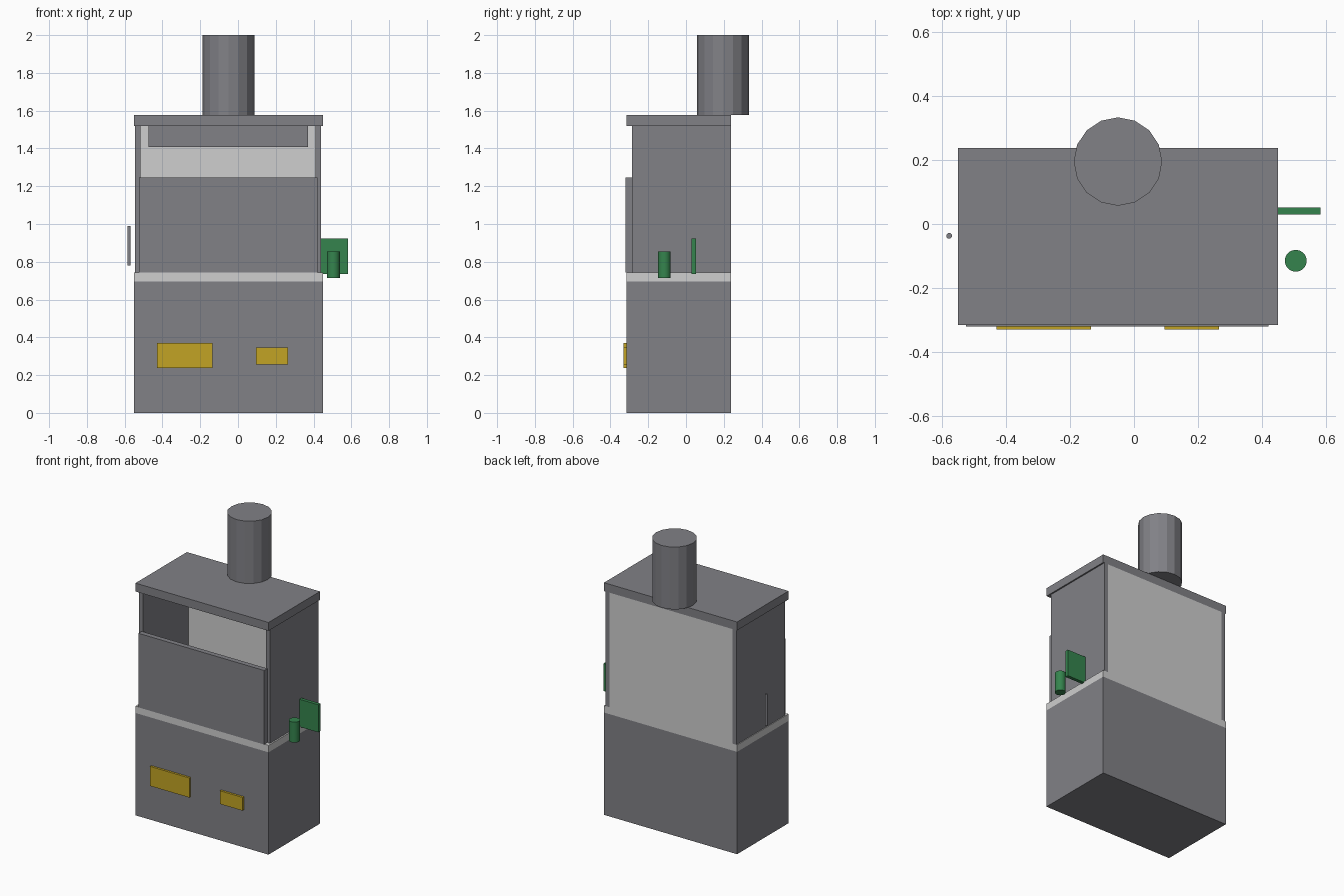
import bpy

cube = bpy.data.objects.get("Cube")
if cube:
    bpy.data.objects.remove(cube, do_unlink=True)


def material(name, rgb):
    m = bpy.data.materials.new(name)
    m.use_nodes = True
    m.diffuse_color = (*rgb, 1)
    m.node_tree.nodes["Principled BSDF"].inputs["Base Color"].default_value = (*rgb, 1)
    return m


grey = material("grey_metal", (0.22, 0.22, 0.24))
pale = material("pale_grey", (0.62, 0.62, 0.62))
yellow = material("warning_yellow", (0.54, 0.37, 0.018))
green = material("fitting_green", (0.035, 0.23, 0.075))


def finish(name, mat):
    ob = bpy.context.object
    ob.name = ob.data.name = name
    ob.data.materials.append(mat)
    return ob


def box(name, mat, x, y, z):
    """Box given by its (low, high) limits on each axis."""
    spans = (x, y, z)
    bpy.ops.mesh.primitive_cube_add(size=1, location=[(a + b) / 2 for a, b in spans])
    ob = finish(name, mat)
    size = [b - a for a, b in spans]
    for v in ob.data.vertices:
        v.co = [c * s for c, s in zip(v.co, size)]
    return ob


def post(name, mat, x, y, radius, z, sides):
    """Upright cylinder between two heights."""
    bpy.ops.mesh.primitive_cylinder_add(vertices=sides, radius=radius, depth=z[1] - z[0],
                                        location=(x, y, sum(z) / 2))
    return finish(name, mat)


# Main levels and extents
LEFT, RIGHT, FRONT, BACK = 0.45, -0.55, -0.315, 0.237
BENCH, COUNTER, ROOF, TOP = 0.695, 0.742, 1.52, 1.577
WIDTH, DEPTH = (RIGHT, LEFT), (FRONT, BACK)
INNER = (-0.515, 0.41)

# Cabinet, worktop and roof
box("base_cabinet", grey, WIDTH, DEPTH, (0, BENCH))
box("worktop", pale, WIDTH, DEPTH, (BENCH, COUNTER))
box("roof", grey, WIDTH, DEPTH, (ROOF, TOP))

# Upper chamber
box("right_wall", grey, (-0.545, INNER[0]), (-0.285, BACK), (COUNTER, ROOF))
box("left_wall", grey, (INNER[1], 0.44), (-0.285, BACK), (COUNTER, ROOF))
box("back_panel", pale, INNER, (0.205, BACK), (COUNTER, ROOF))
box("upper_baffle", grey, (-0.475, 0.37), (0.07, 0.205), (1.407, ROOF))
box("front_sash", grey, (-0.525, 0.42), (-0.32, -0.285), (COUNTER, 1.245))

# Exhaust duct
post("exhaust_duct", grey, -0.05, 0.195, 0.138, (TOP, 2), 16)

# Plates on the cabinet front
box("large_front_plate", yellow, (-0.43, -0.135), (-0.33, FRONT), (0.237, 0.37))
box("small_front_plate", yellow, (0.095, 0.265), (-0.33, FRONT), (0.255, 0.345))

# Fittings on the sides
box("side_bracket", green, (0.44, 0.583), (0.029, 0.052), (0.735, 0.922))
knob = post("side_knob", green, 0.505, -0.115, 0.034, (0.715, 0.854), 32)
knob.select_set(True)
bpy.ops.object.shade_smooth_by_angle()
post("side_rod", grey, -0.577, -0.037, 0.009, (0.78, 0.99), 12)
